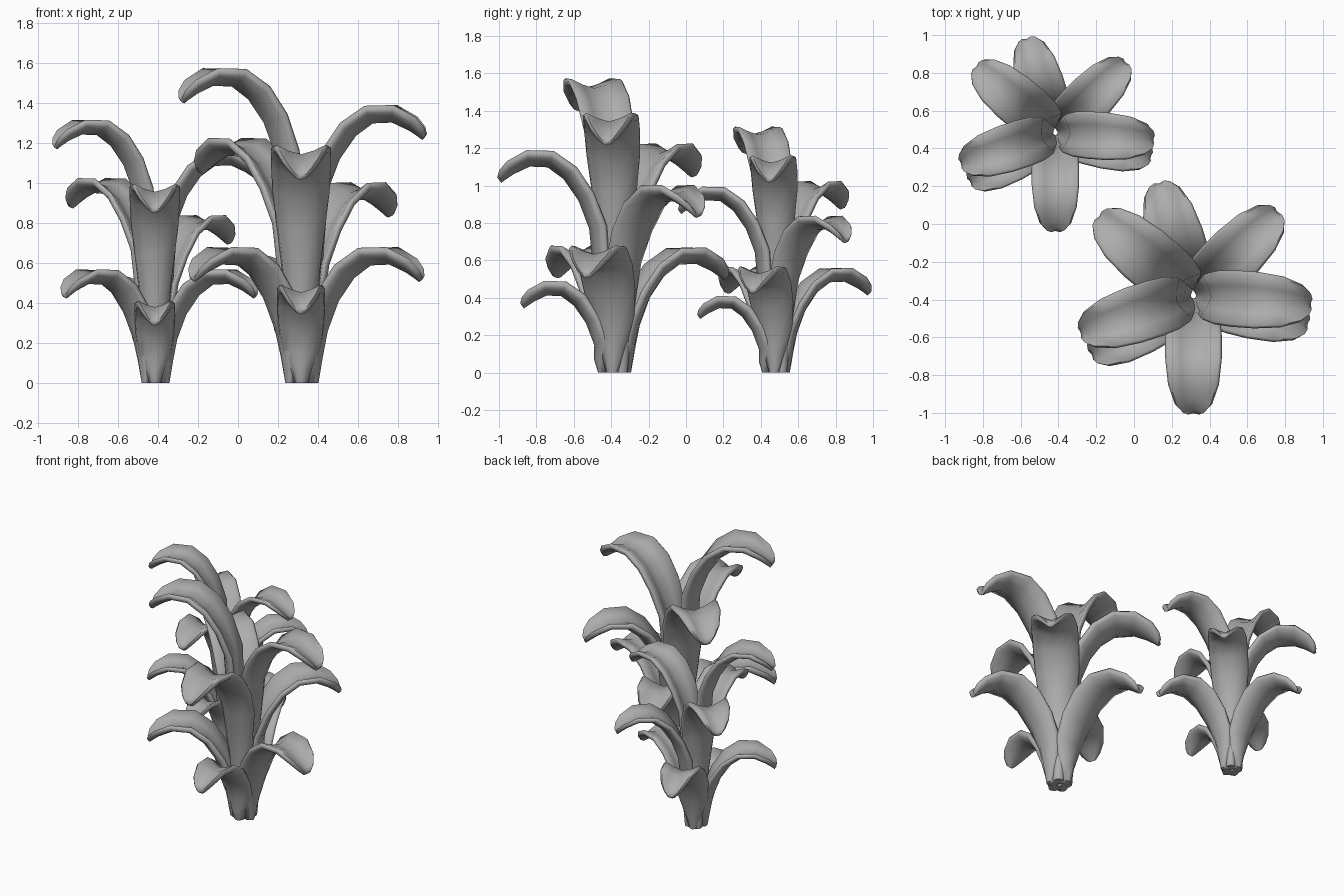
import bpy, bmesh, math
from mathutils import Vector

cube = bpy.data.objects.get("Cube")
if cube:
    bpy.data.objects.remove(cube)

mat = bpy.data.materials.new("leaf_grey")
mat.use_nodes = True
grey = (0.42, 0.42, 0.42, 1)
mat.diffuse_color = grey
mat.node_tree.nodes["Principled BSDF"].inputs["Base Color"].default_value = grey

# Arching part of a leaf: reach, drop below its crest, half width, gutter depth, thickness
ARCH = [(.138, .46, .122, .06, .045), (.195, .31, .143, .06, .042),
        (.275, .195, .15, .063, .042), (.36, .132, .15, .06, .042),
        (.455, .128, .135, .055, .042), (.54, .168, .1, .045, .04),
        (.585, .198, .062, .03, .034), (.608, .215, .03, .014, .024)]
# Closed cross-section: position across, share of thickness
RIM = [(-.93, 0), (-.5, 0), (0, 0), (.5, 0), (.93, 0), (1, .5),
       (.9, 1), (.45, 1), (0, 1), (-.45, 1), (-.9, 1), (-1, .5)]

# Leaves: name, heading in degrees, crest height, size, base radius
LEAVES = [("front_low", -90, .515, .8, .09), ("left_low", -14, .72, 1, .09),
          ("back_low", 107, .71, 1, .09), ("right_low", 210, .72, 1, .09),
          ("back_left_mid", 45, 1.045, 1.01, .085), ("front_mid", -90, 1.23, 1, .065),
          ("back_right_mid", 140, 1.27, 1.05, .085), ("left_high", -4, 1.43, 1, .065),
          ("right_high", 198, 1.615, 1.01, .065)]


def leaf(name, heading, crest, size, base, centre, scale):
    stem = crest - .46 * size
    rings = [(base, 0, .034, .025, .05),
             ((base + .135) / 2, stem / 2, .074 * size, .045, .048)]
    rings += [(r * size, crest - d * size, w * size, g * size, k) for r, d, w, g, k in ARCH]
    path = [Vector(ring[:2]) for ring in rings]
    a = math.radians(heading)
    out, side = Vector((math.cos(a), math.sin(a), 0)), Vector((-math.sin(a), math.cos(a), 0))
    bm = bmesh.new()
    loops = []
    for i, (r, z, w, g, thick) in enumerate(rings):
        t = (path[min(i + 1, len(path) - 1)] - path[max(i - 1, 0)]).normalized()
        if i == 0:
            t = Vector((0, 1))          # flat cut at the ground
        loop = []
        for u, k in RIM:
            lift = g * abs(u) ** 1.4 + k * thick
            p = out * (r - t.y * lift) + side * (u * w)
            p.z = z + t.x * lift
            loop.append(bm.verts.new(p))
        loops.append(loop)
    n = len(RIM)
    for lo, hi in zip(loops, loops[1:]):
        for j in range(n):
            bm.faces.new((lo[j], lo[(j + 1) % n], hi[(j + 1) % n], hi[j]))
    bm.faces.new(loops[0])
    bm.faces.new(loops[-1])
    bmesh.ops.recalc_face_normals(bm, faces=bm.faces)
    mesh = bpy.data.meshes.new(name)
    bm.to_mesh(mesh)
    bm.free()
    mesh.materials.append(mat)
    ob = bpy.data.objects.new(name, mesh)
    ob.location = (centre[0], centre[1], 0)
    ob.scale = (scale,) * 3
    bpy.context.collection.objects.link(ob)
    bpy.ops.object.select_all(action='DESELECT')
    ob.select_set(True)
    bpy.context.view_layer.objects.active = ob
    bpy.ops.object.shade_smooth_by_angle(angle=math.radians(75))


# Two plants, the second a smaller copy
for plant, centre, scale in (("large", (.315, -.38), 1), ("small", (-.416, .483), .836)):
    for name, *shape in LEAVES:
        leaf(f"{plant}_plant_{name}_leaf", *shape, centre, scale)
